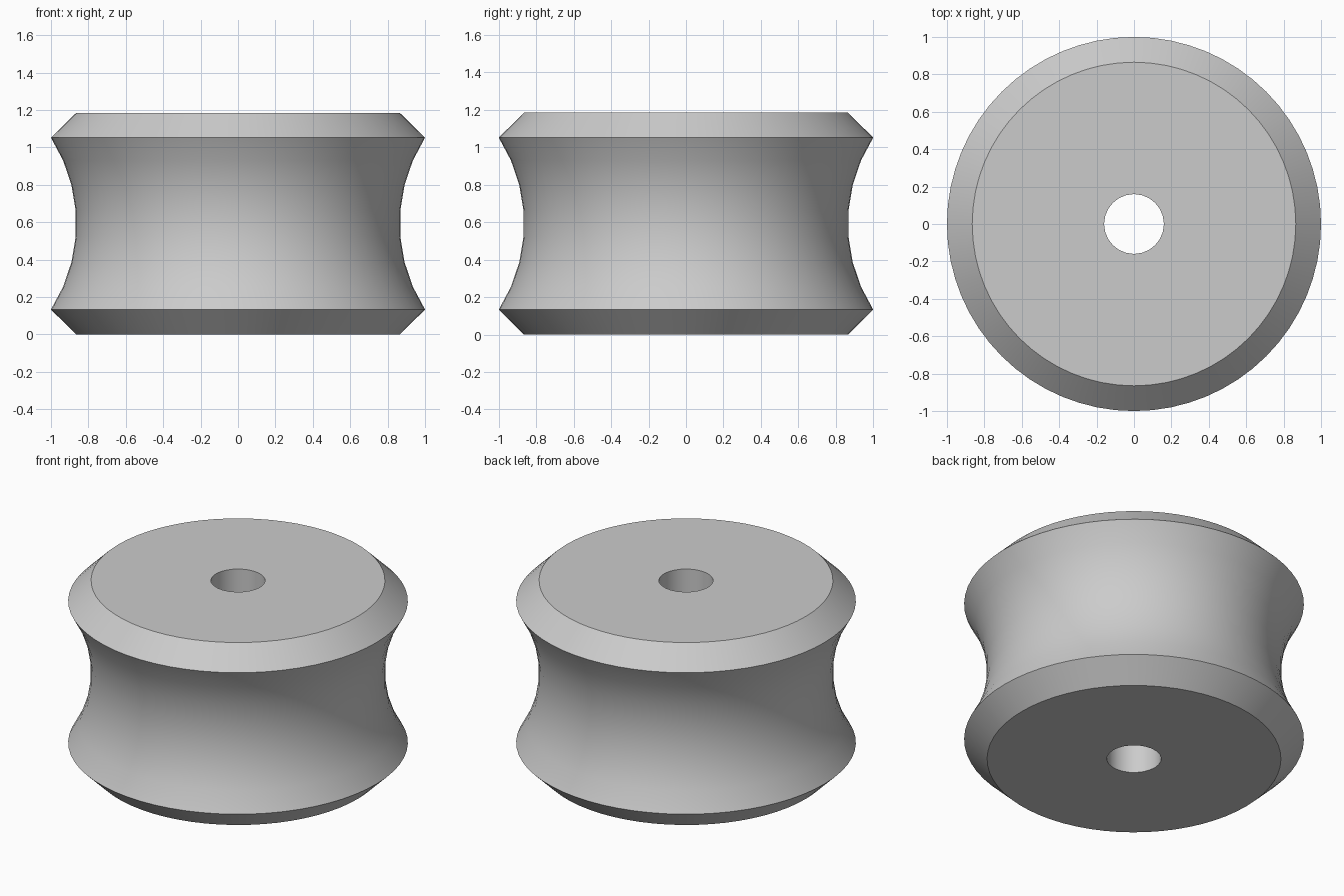
import bpy
import bmesh
from math import asin, cos, sin, pi, radians

if "Cube" in bpy.data.objects:
    bpy.data.objects.remove(bpy.data.objects["Cube"])

HEIGHT = 1.185
RIM = 1.0          # widest radius
WAIST = 0.865      # radius of groove floor and of flat caps
CHAMFER = 0.133    # height of each bevelled rim
HOLE = 0.16

# Plain grey material
grey = bpy.data.materials.new("plain grey")
grey.use_nodes = True
colour = (0.6, 0.6, 0.6, 1)
grey.diffuse_color = colour
grey.node_tree.nodes["Principled BSDF"].inputs["Base Color"].default_value = colour

# Outer profile: chamfer, concave circular groove, chamfer
half = HEIGHT / 2 - CHAMFER
sag = RIM - WAIST
arc_radius = (half ** 2 + sag ** 2) / (2 * sag)
arc_angle = asin(half / arc_radius)
STEPS = 7
profile = [(WAIST, 0)]
for i in range(STEPS + 1):
    a = arc_angle * (2 * i / STEPS - 1)
    profile.append((WAIST + arc_radius * (1 - cos(a)), HEIGHT / 2 + arc_radius * sin(a)))
profile.append((WAIST, HEIGHT))

bm = bmesh.new()


def revolve(points, sides):
    """Stack rings along the points, skin them, return end edge loops."""
    rings = [[bm.verts.new((r * cos(2 * pi * k / sides), r * sin(2 * pi * k / sides), z))
              for k in range(sides)] for r, z in points]
    for low, high in zip(rings, rings[1:]):
        for k in range(sides):
            n = (k + 1) % sides
            bm.faces.new((low[k], low[n], high[n], high[k]))
    return [[bm.edges.get((ring[k], ring[(k + 1) % sides])) for k in range(sides)]
            for ring in (rings[0], rings[-1])]


# Outer wall and axle bore, joined by flat ring caps
outer = revolve(profile, 64)
bore = revolve([(HOLE, 0), (HOLE, HEIGHT)], 24)
for rim_loop, hole_loop in zip(outer, bore):
    bmesh.ops.triangle_fill(bm, edges=rim_loop + hole_loop, use_beauty=True)
bmesh.ops.recalc_face_normals(bm, faces=bm.faces)

mesh = bpy.data.meshes.new("grooved_roller")
bm.to_mesh(mesh)
bm.free()
mesh.materials.append(grey)
roller = bpy.data.objects.new("grooved_roller", mesh)
bpy.context.collection.objects.link(roller)

bpy.ops.object.select_all(action="DESELECT")
roller.select_set(True)
bpy.context.view_layer.objects.active = roller
bpy.ops.object.shade_smooth_by_angle(angle=radians(30))
